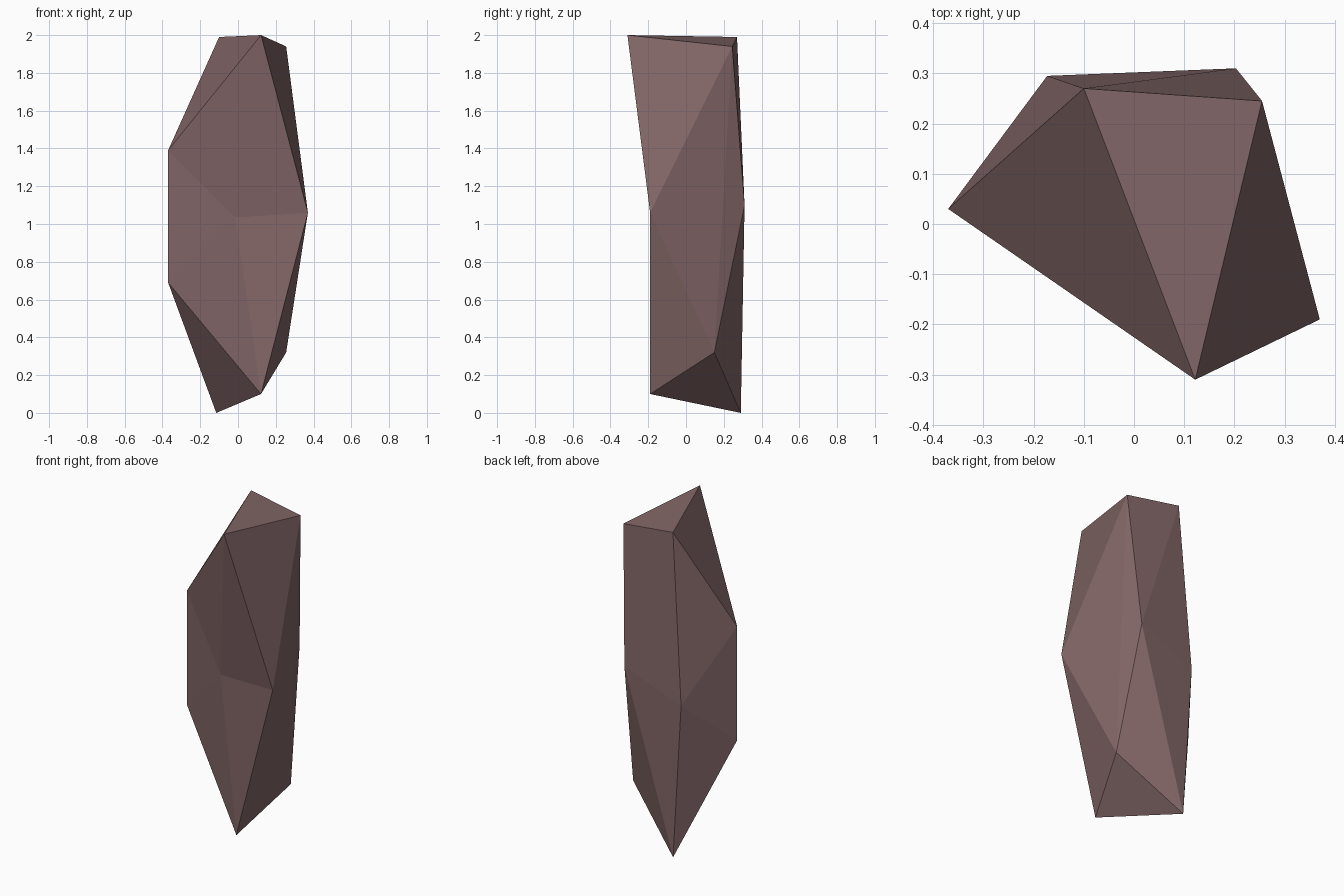
import bpy
import bmesh

if "Cube" in bpy.data.objects:
    bpy.data.objects.remove(bpy.data.objects["Cube"])

stone_colour = bpy.data.materials.new("mauve brown stone")
stone_colour.diffuse_color = (0.225, 0.133, 0.135, 1.0)
stone_colour.use_nodes = True
stone_colour.node_tree.nodes["Principled BSDF"].inputs["Base Color"].default_value = stone_colour.diffuse_color

bm = bmesh.new()
V = bm.verts.new

# Top corners
top_back, top_front, top_right = V((-0.10, 0.27, 1.99)), V((0.122, -0.31, 2.0)), V((0.255, 0.245, 1.94))
# Waist corners
left_high, left_low, right = V((-0.37, 0.03, 1.39)), V((-0.37, 0.03, 0.69)), V((0.37, -0.19, 1.06))
back_left, back_right, front = V((-0.173, 0.295, 0.95)), V((0.203, 0.31, 1.10)), V((-0.016, -0.147, 1.035))
# Bottom corners
low_front, low_back, low_right = V((0.122, -0.19, 0.10)), V((-0.115, 0.29, 0.0)), V((0.255, 0.15, 0.32))


def fan(centre, ring):
    """Closed fan of flat facets around one corner."""
    for a, b in zip(ring, ring[1:] + ring[:1]):
        bm.faces.new((centre, a, b))


# Facets around the front, right foot and back peak
fan(front, [top_front, right, low_front, left_low, left_high])
fan(low_right, [right, low_front, low_back, back_right, top_right])
fan(top_back, [top_front, top_right, back_right, back_left, left_high])

# Facets joining the fans
for corners in ((top_front, right, top_right),
                (left_high, back_left, left_low),
                (back_left, low_back, left_low),
                (back_left, back_right, low_back),
                (left_low, low_back, low_front)):
    bm.faces.new(corners)

# Stone
bmesh.ops.recalc_face_normals(bm, faces=bm.faces)
mesh = bpy.data.meshes.new("stone")
bm.to_mesh(mesh)
bm.free()
mesh.materials.append(stone_colour)
stone = bpy.data.objects.new("stone", mesh)
bpy.context.collection.objects.link(stone)
